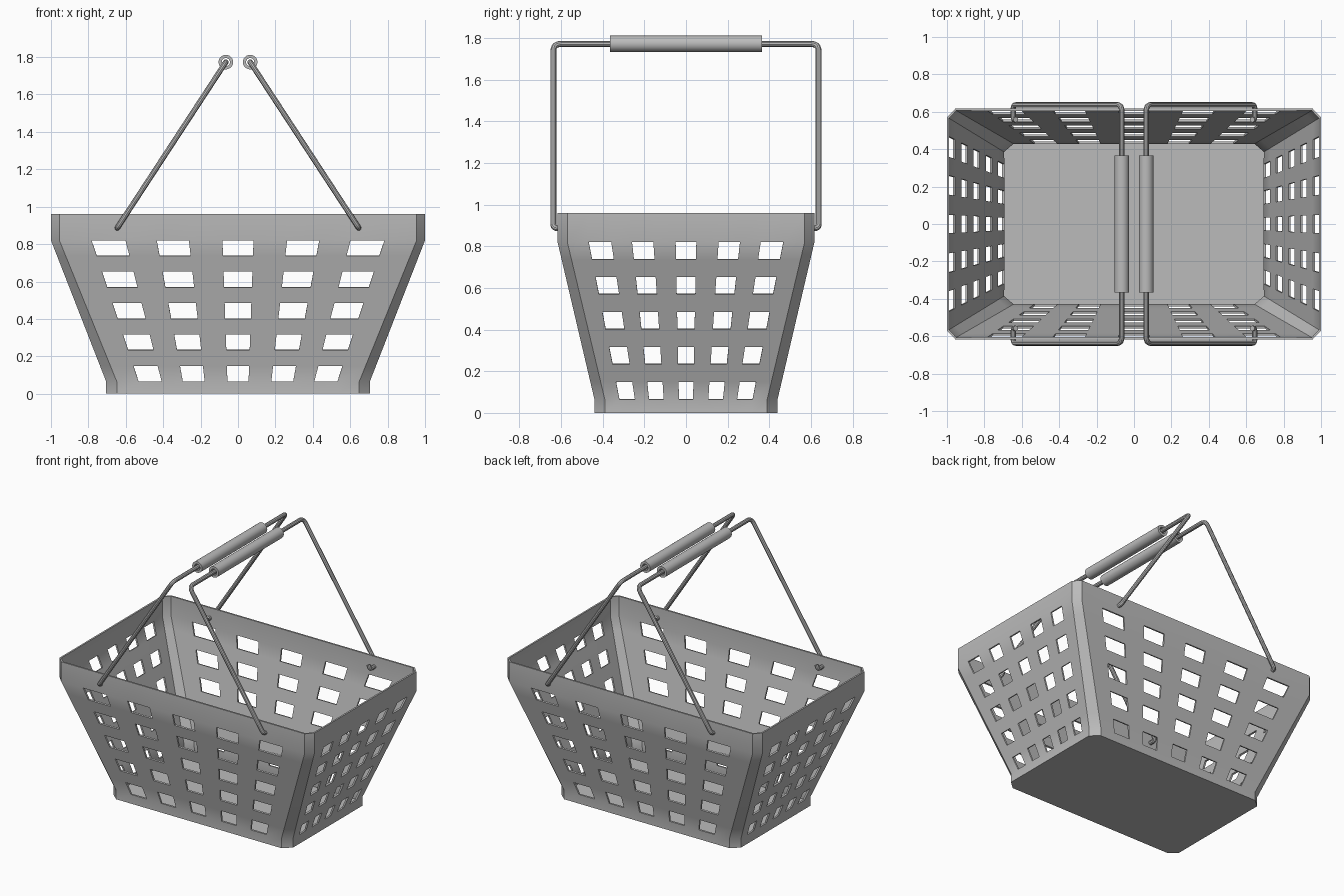
import bpy, bmesh, math
from mathutils import Vector

old = bpy.data.objects.get("Cube")
if old:
    bpy.data.objects.remove(old, do_unlink=True)

grey = bpy.data.materials.new("plain_grey")
grey.use_nodes = True
grey.diffuse_color = (0.5, 0.5, 0.5, 1)
grey.node_tree.nodes["Principled BSDF"].inputs["Base Color"].default_value = (0.5, 0.5, 0.5, 1)

BASE, BAND, RIM = 0.065, 0.82, 0.96      # heights of foot, rim band and top edge
ROWS = 9                                 # alternating hole and strip rows
SPLITS = [-1, -0.82, -0.63, -0.455, -0.275, -0.087, 0.087, 0.275, 0.455, 0.63, 0.82, 1]


def select(obj):
    bpy.ops.object.select_all(action='DESELECT')
    obj.select_set(True)
    bpy.context.view_layer.objects.active = obj


def smooth(obj):
    select(obj)
    bpy.ops.object.shade_smooth_by_angle(angle=math.radians(30))


def add_mesh(name, bm):
    mesh = bpy.data.meshes.new(name)
    bm.to_mesh(mesh)
    bm.free()
    mesh.materials.append(grey)
    obj = bpy.data.objects.new(name, mesh)
    bpy.context.collection.objects.link(obj)
    return obj


def ring(z):
    """Points round the chamfered outline at height z, each with its hole-column flag."""
    t = min(max((z - BASE) / (BAND - BASE), 0), 1)
    x, y = 0.705 + 0.295 * t, 0.44 + 0.177 * t
    cx, cy = 0.648 + 0.307 * t, 0.39 + 0.18 * t
    corners = [(-cx, -y), (cx, -y), (x, -cy), (x, cy), (cx, y), (-cx, y), (-x, cy), (-x, -cy)]
    points = []
    for side in range(0, 8, 2):
        a, b = Vector(corners[side]), Vector(corners[side + 1])
        for col, f in enumerate(SPLITS):
            p = a.lerp(b, (f + 1) / 2)
            points.append(((p.x, p.y, z), col % 2 == 1 and col < len(SPLITS) - 1))
    return points


# Basket shell: tapered walls with a grid of openings, plus the floor
bm = bmesh.new()
levels = [0] + [BASE + (BAND - BASE) * i / ROWS for i in range(ROWS + 1)] + [RIM]
flags = [flag for _, flag in ring(0)]
rings = [[bm.verts.new(p) for p, _ in ring(z)] for z in levels]
n = len(flags)
for i in range(len(levels) - 1):
    low, high = rings[i], rings[i + 1]
    for j in range(n):
        if i % 2 == 1 and flags[j]:
            continue
        k = (j + 1) % n
        bm.faces.new((low[j], low[k], high[k], high[j]))
bm.faces.new(rings[0][::-1])
basket = add_mesh("basket", bm)
solid = basket.modifiers.new("thickness", 'SOLIDIFY')
solid.thickness = 0.012
solid.offset = -1
select(basket)
bpy.ops.object.modifier_apply(modifier=solid.name)
smooth(basket)

# Crisp crease under the rim band
sharp = basket.data.attributes.get("sharp_edge") or basket.data.attributes.new("sharp_edge", 'BOOLEAN', 'EDGE')
for e in basket.data.edges:
    if all(abs(basket.data.vertices[v].co.z - BAND) < 0.01 for v in e.vertices):
        sharp.data[e.index].value = True


def rounded(points, radii, steps=6):
    """Round the inner corners of a path."""
    path = [points[0]]
    for a, b, c, r in zip(points, points[1:], points[2:], radii):
        p, q = b + (a - b).normalized() * r, b + (c - b).normalized() * r
        for s in range(steps + 1):
            t = s / steps
            path.append(p.lerp(b, t).lerp(b.lerp(q, t), t))
    return path + [points[-1]]


def add_rod(name, path, radius):
    curve = bpy.data.curves.new(name, 'CURVE')
    curve.dimensions = '3D'
    curve.bevel_depth = radius
    curve.bevel_resolution = 3
    curve.use_fill_caps = True
    spline = curve.splines.new('POLY')
    spline.points.add(len(path) - 1)
    for point, co in zip(spline.points, path):
        point.co = (*co, 1)
    curve.materials.append(grey)
    obj = bpy.data.objects.new(name, curve)
    bpy.context.collection.objects.link(obj)
    select(obj)
    bpy.ops.object.convert(target='MESH')
    smooth(bpy.context.view_layer.objects.active)


def add_grip(name, x, z, half, outer, inner, sides=24):
    """Hollow sleeve lying along y."""
    bm = bmesh.new()
    profile = [(outer, -half), (outer, half), (inner, half), (inner, -half)]
    loops = []
    for s in range(sides):
        a = math.tau * s / sides
        loops.append([bm.verts.new((x + r * math.cos(a), y, z + r * math.sin(a))) for r, y in profile])
    for s in range(sides):
        a, b = loops[s], loops[(s + 1) % sides]
        for k in range(4):
            m = (k + 1) % 4
            bm.faces.new((a[k], a[m], b[m], b[k]))
    bmesh.ops.recalc_face_normals(bm, faces=bm.faces)
    smooth(add_mesh(name, bm))


# Two wire handles hooked through the rim, each with a sleeve grip
for side, s in (("left", 1), ("right", -1)):
    half_path = [Vector((0.632 * s, -0.558, 0.915)), Vector((0.645 * s, -0.558, 0.887)),
                 Vector((0.645 * s, -0.637, 0.887)), Vector((0.065 * s, -0.637, 1.773))]
    back = [Vector((p.x, -p.y, p.z)) for p in reversed(half_path)]
    radii = [0.015, 0.022, 0.04]
    add_rod(side + "_handle", rounded(half_path + back, radii + radii[::-1]), 0.0145)
    add_grip(side + "_grip", 0.065 * s, 1.773, 0.365, 0.039, 0.022)
